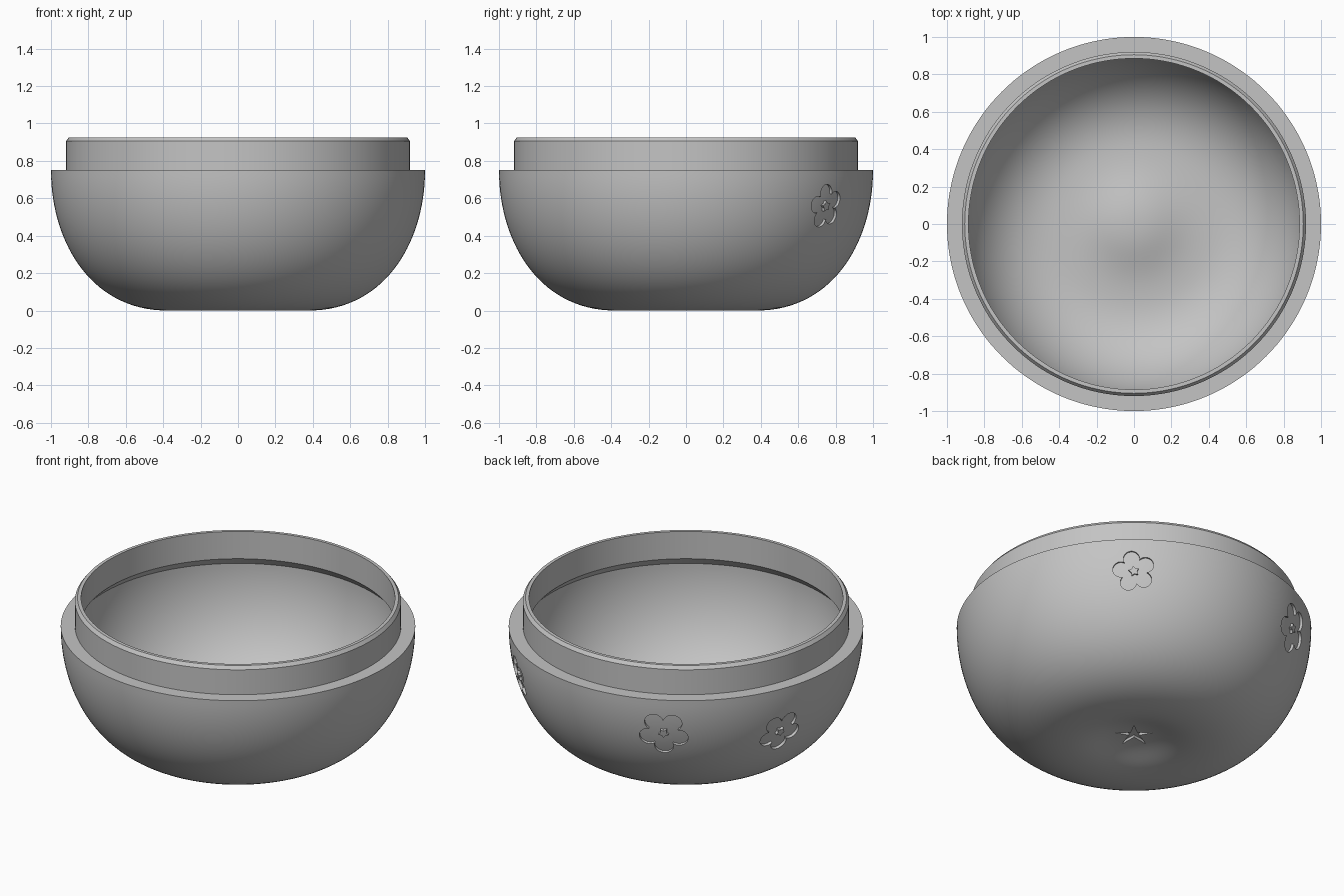
import bpy, bmesh, math
from mathutils import Vector, Matrix
from mathutils.geometry import interpolate_bezier

cube = bpy.data.objects.get("Cube")
if cube:
    bpy.data.objects.remove(cube)

grey = bpy.data.materials.new("plain_grey")
grey.use_nodes = True
colour = (0.55, 0.55, 0.55, 1)
grey.diffuse_color = colour
grey.node_tree.nodes["Principled BSDF"].inputs["Base Color"].default_value = colour


def finish(bm, name):
    bmesh.ops.recalc_face_normals(bm, faces=bm.faces)
    mesh = bpy.data.meshes.new(name)
    bm.to_mesh(mesh)
    bm.free()
    mesh.materials.append(grey)
    obj = bpy.data.objects.new(name, mesh)
    bpy.context.collection.objects.link(obj)
    return obj


def curve(a, b, c, d, steps=20):
    return [(p.x, p.y) for p in interpolate_bezier(*[Vector(q) for q in (a, b, c, d)], steps)]


def lathe(name, profile, steps=144):
    bm = bmesh.new()
    verts = [bm.verts.new((r, 0, z)) for r, z in profile]
    edges = [bm.edges.new(pair) for pair in zip(verts, verts[1:])]
    bmesh.ops.spin(bm, geom=verts + edges, cent=(0, 0, 0), axis=(0, 0, 1),
                   angle=math.tau, steps=steps)
    bmesh.ops.remove_doubles(bm, verts=bm.verts, dist=0.0001)
    return finish(bm, name)


def subtract(target, cutter):
    mod = target.modifiers.new("cut", "BOOLEAN")
    mod.operation = "DIFFERENCE"
    mod.solver = "EXACT"
    mod.object = cutter
    bpy.context.view_layer.objects.active = target
    bpy.ops.object.modifier_apply(modifier=mod.name)


# Outlines in polar form, five-fold, first tip at angle zero
FIFTH = math.tau / 5


def fold(a):
    a %= FIFTH
    return min(a, FIFTH - a)


def petals(size):
    def radius(a):
        a = fold(a)
        return size * (0.62 * math.cos(a) + math.sqrt(0.38 ** 2 - (0.62 * math.sin(a)) ** 2))
    return radius


def star(tip, notch):
    def radius(a):
        a = fold(a)
        return tip * notch * math.sin(FIFTH / 2) / (
            tip * math.sin(a) + notch * math.sin(FIFTH / 2 - a))
    return radius


def prism(name, matrix, outer, inner=None, depth=0.08, count=120):
    """Extruded outline, with an optional hole, placed by a matrix."""
    bm = bmesh.new()

    def loop(radius, h):
        angles = [math.tau * i / count for i in range(count)]
        return [bm.verts.new((-radius(a) * math.sin(a), radius(a) * math.cos(a), h))
                for a in angles]

    def bridge(p, q):
        for i in range(count):
            j = (i + 1) % count
            bm.faces.new((p[i], p[j], q[j], q[i]))

    low, high = loop(outer, -depth), loop(outer, depth)
    bridge(low, high)
    if inner:
        low_in, high_in = loop(inner, -depth), loop(inner, depth)
        for p, q in ((low_in, high_in), (low, low_in), (high, high_in)):
            bridge(p, q)
    else:
        bm.faces.new(low)
        bm.faces.new(high)
    bm.transform(matrix)
    return finish(bm, name)


# Bowl: stepped lip, rounded wall, dimpled base
outside = curve((1, 0.75), (1, 0.36), (0.78, 0), (0.38, 0), 32)
dimple = curve((0.38, 0), (0.22, 0), (0.18, 0.055), (0, 0.055))
bump = curve((0, 0.13), (0.17, 0.13), (0.22, 0.07), (0.42, 0.07))
inside = curve((0.42, 0.07), (0.76, 0.07), (0.93, 0.4), (0.93, 0.705), 32)
lip = [(0.885, 0.755), (0.885, 0.925), (0.905, 0.925), (0.92, 0.905), (0.92, 0.75), (1, 0.75)]
bowl = lathe("bowl", outside + dimple[1:] + bump + inside[1:] + lip)

# Inner core keeps the engraved floors parallel to the wall
core_side = curve((0.984, 0.75), (0.984, 0.37), (0.77, 0.016), (0.38, 0.016), 32)
core_base = [(r, z + 0.016) for r, z in dimple[1:]]
core = lathe("core_helper", [(0, 0.75)] + core_side + core_base)

# Cutters: three flowers on the wall and one star under the base
cutters = []
for angle, height, size, turn in ((50, 0.556, 0.12, 11), (117.5, 0.53, 0.143, 180),
                                  (159, 0.457, 0.133, -32)):
    k = next(i for i, p in enumerate(outside) if p[1] < height)
    (r0, z0), (r1, z1) = outside[k - 1], outside[k]
    r = r0 + (r1 - r0) * (height - z0) / (z1 - z0)
    a = math.radians(angle)
    radial = Vector((math.cos(a), math.sin(a), 0))
    side = Vector((-math.sin(a), math.cos(a), 0))
    up = (radial * (r0 - r1) + Vector((0, 0, z0 - z1))).normalized()
    place = Matrix((side, up, side.cross(up))).transposed().to_4x4()
    place.translation = radial * r + Vector((0, 0, height))
    place = place @ Matrix.Rotation(math.radians(turn), 4, "Z")
    cutters.append(prism("flower_cutter", place, petals(size), star(0.03, 0.018)))

place = Matrix.Translation((0, 0, 0.04)) @ Matrix.Rotation(math.radians(-40), 4, "Z")
cutters.append(prism("star_cutter", place, star(0.115, 0.03), depth=0.05))

for cutter in cutters:
    subtract(cutter, core)
    subtract(bowl, cutter)
for helper in cutters + [core]:
    bpy.data.objects.remove(helper)

bpy.ops.object.select_all(action="DESELECT")
bowl.select_set(True)
bpy.context.view_layer.objects.active = bowl
bpy.ops.object.shade_smooth_by_angle(angle=math.radians(25))
